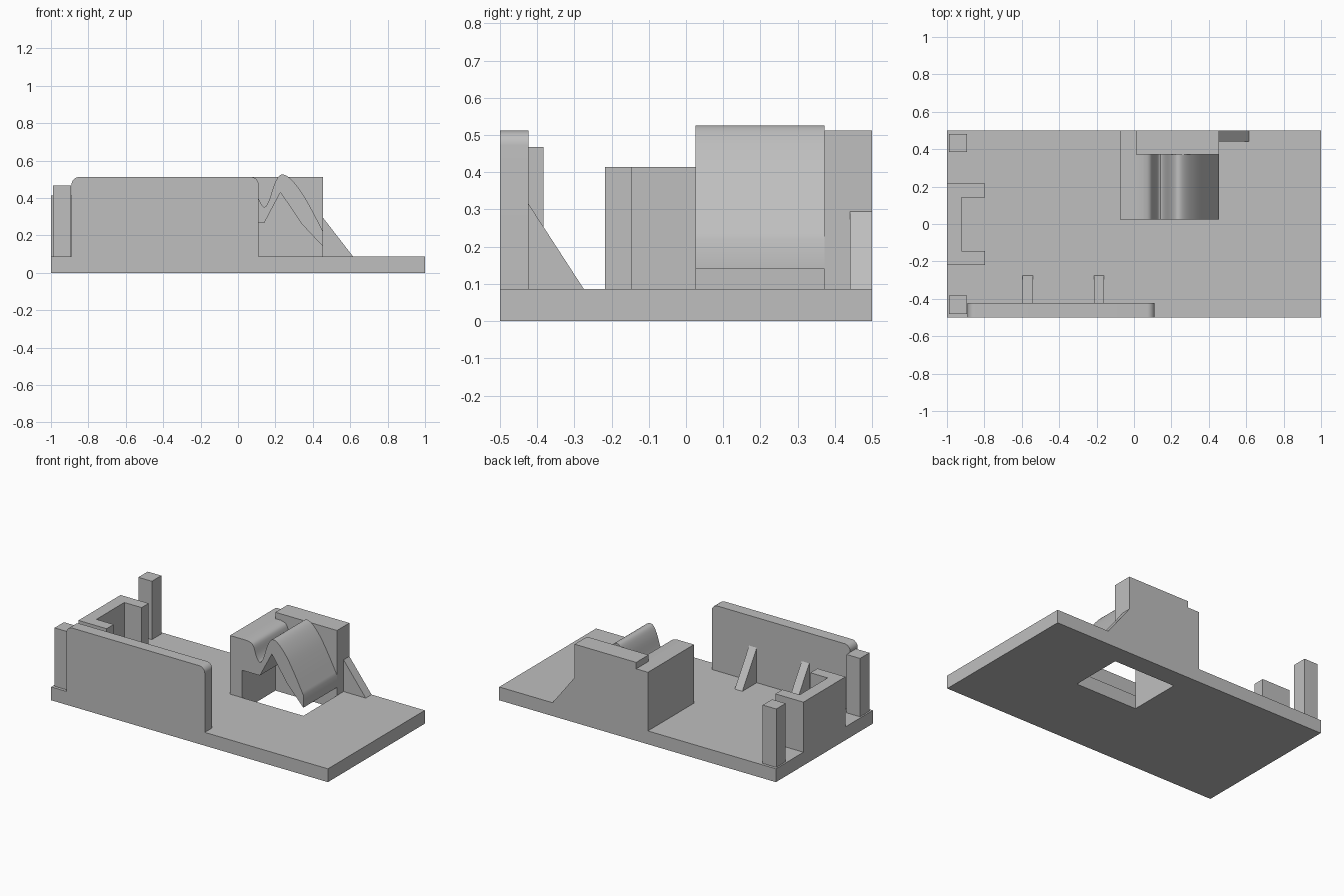
import bpy, bmesh, math
from mathutils import Vector

if "Cube" in bpy.data.objects:
    bpy.data.objects.remove(bpy.data.objects["Cube"])

T = 0.087  # base plate thickness

grey = bpy.data.materials.new("light grey plastic")
grey.diffuse_color = (0.52, 0.52, 0.52, 1)
grey.use_nodes = True
grey.node_tree.nodes["Principled BSDF"].inputs["Base Color"].default_value = grey.diffuse_color


def finish(name, bm):
    bmesh.ops.recalc_face_normals(bm, faces=bm.faces)
    mesh = bpy.data.meshes.new(name)
    bm.to_mesh(mesh)
    bm.free()
    mesh.materials.append(grey)
    ob = bpy.data.objects.new(name, mesh)
    bpy.context.collection.objects.link(ob)
    return ob


def prism(name, outline, axis, lo, hi):
    """Extrude a 2D outline along x, y or z, from lo to hi."""
    place = {"x": lambda a, b: (lo, a, b),
             "y": lambda a, b: (a, lo, b),
             "z": lambda a, b: (a, b, lo)}[axis]
    step = Vector([(hi - lo) * (axis == k) for k in "xyz"])
    bm = bmesh.new()
    face = bm.faces.new([bm.verts.new(place(a, b)) for a, b in outline])
    ext = bmesh.ops.extrude_face_region(bm, geom=[face])
    bmesh.ops.translate(bm, vec=step,
                        verts=[v for v in ext["geom"] if isinstance(v, bmesh.types.BMVert)])
    return finish(name, bm)


def box(name, x0, x1, y0, y1, z0, z1):
    return prism(name, [(x0, y0), (x1, y0), (x1, y1), (x0, y1)], "z", z0, z1)


def smooth(ob):
    bpy.ops.object.select_all(action="DESELECT")
    ob.select_set(True)
    bpy.context.view_layer.objects.active = ob
    bpy.ops.object.shade_smooth_by_angle(angle=math.radians(30))


def spline(pts, n=5):
    """Smooth path through the given points."""
    p = [Vector(q) for q in [pts[0]] + pts + [pts[-1]]]
    out = []
    for a, b, c, d in zip(p, p[1:], p[2:], p[3:]):
        for i in range(n):
            t = i / n
            out.append(tuple(0.5 * (2 * b + (c - a) * t + (2 * a - 5 * b + 4 * c - d) * t * t
                                    + (3 * b - a - 3 * c + d) * t ** 3)))
    return out + [pts[-1]]


# Base plate with a rectangular opening
bm = bmesh.new()
xs, ys = (-1, 0.01, 0.455, 1), (-0.5, 0.025, 0.372, 0.5)
grid = [[bm.verts.new((x, y, 0)) for y in ys] for x in xs]
for i in range(3):
    for j in range(3):
        if (i, j) != (1, 1):
            bm.faces.new((grid[i][j], grid[i + 1][j], grid[i + 1][j + 1], grid[i][j + 1]))
ext = bmesh.ops.extrude_face_region(bm, geom=bm.faces[:])
bmesh.ops.translate(bm, vec=(0, 0, T),
                    verts=[v for v in ext["geom"] if isinstance(v, bmesh.types.BMVert)])
finish("base_plate", bm)

# Front wall with rounded upper corners
r, x0, x1, top = 0.04, -0.89, 0.11, 0.512
arc = [math.radians(a) for a in range(0, 91, 10)]
wall = [(x0, T), (x1, T)]
wall += [(x1 - r + r * math.cos(a), top - r + r * math.sin(a)) for a in arc]
wall += [(x0 + r - r * math.cos(a), top - r + r * math.sin(a)) for a in reversed(arc)]
smooth(prism("front_wall", wall, "y", -0.5, -0.423))

# Sloped ribs behind the front wall
for i, x in enumerate((-0.595, -0.215)):
    prism(f"wall_rib_{i + 1}", [(-0.423, T), (-0.275, T), (-0.423, 0.315)], "x", x, x + 0.055)

# Corner posts
for name, y in (("front_post", -0.48), ("back_post", 0.385)):
    box(name, -0.99, -0.892, y, y + 0.097, T, 0.468)

# C-shaped end bracket
prism("end_bracket", [(-1, -0.218), (-0.797, -0.218), (-0.797, -0.145), (-0.922, -0.145),
                      (-0.922, 0.143), (-0.797, 0.143), (-0.797, 0.216), (-1, 0.216)],
      "z", T, 0.414)

# Back support: tall wall, lower side column, sloped buttress
box("back_wall", 0.01, 0.455, 0.372, 0.5, T, 0.512)
box("side_column", -0.075, 0.01, 0.025, 0.5, T, 0.47)
prism("buttress", [(0.455, T), (0.615, T), (0.455, 0.294)], "y", 0.44, 0.5)

# Curved spring arm hanging over the opening
upper = [(0.05, 0.47), (0.09, 0.452), (0.115, 0.385), (0.141, 0.352), (0.165, 0.385),
         (0.195, 0.475), (0.227, 0.523), (0.27, 0.512), (0.33, 0.445), (0.39, 0.345),
         (0.455, 0.22)]
lower = [(0.455, 0.14), (0.34, 0.262), (0.227, 0.43), (0.14, 0.266), (0.01, 0.266)]
smooth(prism("spring_arm", [(0.01, 0.47)] + spline(upper) + lower, "y", 0.025, 0.372))
